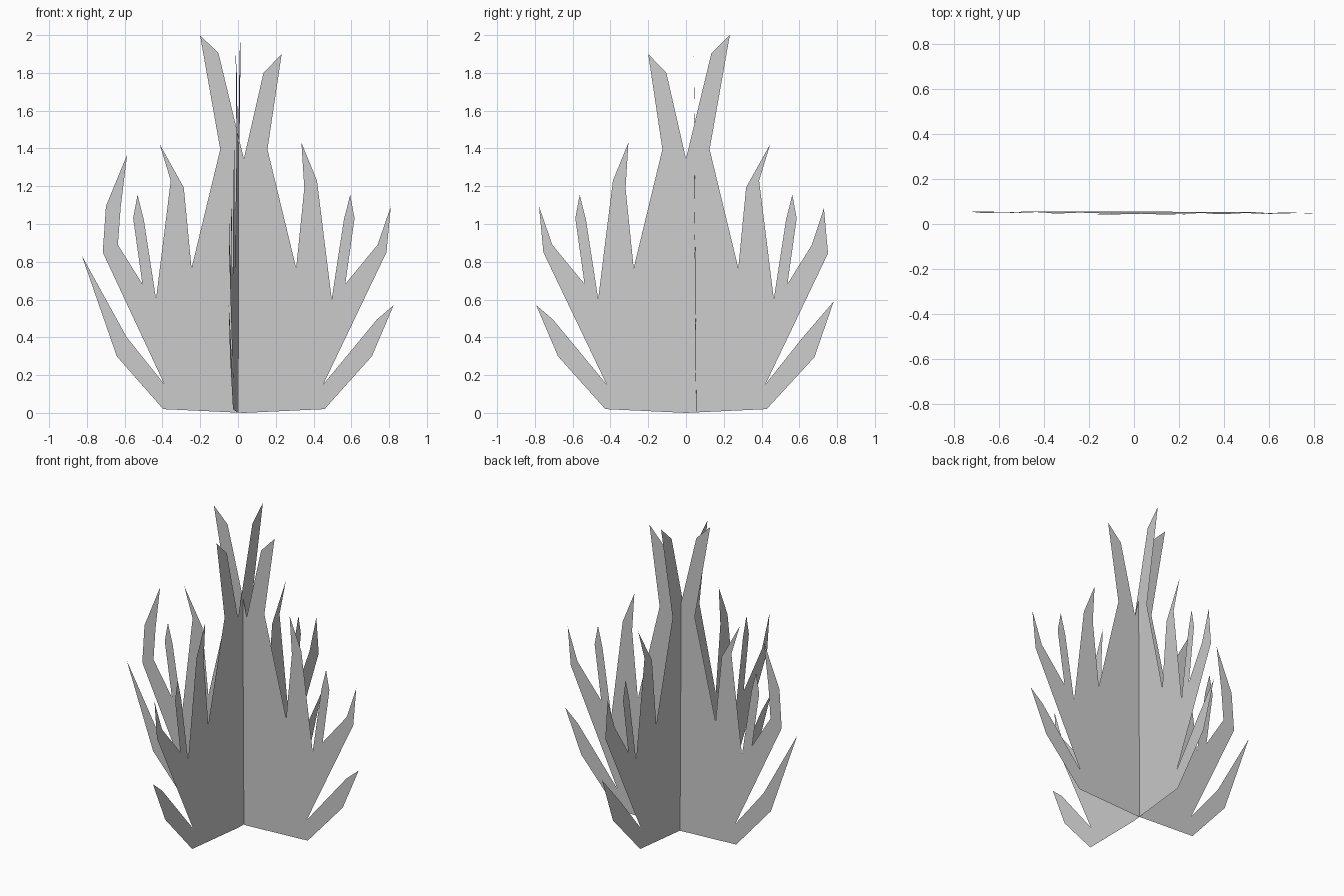
import bpy
import bmesh

# Remove the default cube
default_cube = bpy.data.objects.get("Cube")
if default_cube:
    bpy.data.objects.remove(default_cube, do_unlink=True)

# Single plain grey colour
grey = bpy.data.materials.new("mid_grey")
grey.use_nodes = True
grey_colour = (0.604, 0.604, 0.604, 1.0)
grey.diffuse_color = grey_colour
grey.node_tree.nodes["Principled BSDF"].inputs["Base Color"].default_value = grey_colour

# Blade shapes, each running from its outer shoulder over the tip to its inner side
low_short = [(0.678, 0.3), (0.793, 0.57), (0.705, 0.495)]
low_narrow = [(0.68, 0.295), (0.782, 0.59), (0.61, 0.39)]
low_tall = [(0.673, 0.3), (0.858, 0.833), (0.62, 0.4)]
side_short = [(0.755, 0.85), (0.778, 1.093), (0.708, 0.89)]
side_upright = [(0.752, 0.845), (0.73, 1.083), (0.665, 0.887)]
side_tall = [(0.747, 0.85), (0.73, 1.095), (0.618, 1.367), (0.652, 1.09), (0.667, 0.89)]
small_blade = [(0.586, 1.03), (0.563, 1.155), (0.53, 1.025)]
inner_inward = [(0.387, 1.23), (0.305, 1.43), (0.32, 1.19)]
inner_outward = [(0.387, 1.23), (0.446, 1.423), (0.318, 1.193)]
crown_short = [(0.125, 1.395), (0.2, 1.9), (0.104, 1.8)]
crown_tall = [(0.125, 1.395), (0.232, 2.0), (0.134, 1.903)]

# Notches that follow each blade, from the outside in
notches = [(0.42, 0.15), (0.537, 0.682), (0.465, 0.602), (0.277, 0.766)]
base_corner = (0.427, 0.02)
base_centre = (0.0, 0.0)
crown_notch = (0.0, 1.345)


def half_outline(low, side, inner, crown):
    """Outline of one half of a leaf card, from the base corner to the crown."""
    outline = [base_corner]
    for blade, notch in zip((low, side, small_blade, inner), notches):
        outline += blade
        outline.append(notch)
    return outline + crown


def leaf_card(name, positive_half, negative_half, place):
    """Flat jagged card; place() maps a profile point (u, z) into space."""
    outline = [base_centre] + positive_half + [crown_notch]
    outline += [(-u, z) for u, z in reversed(negative_half)]
    bm = bmesh.new()
    face = bm.faces.new([bm.verts.new(place(u, z)) for u, z in outline])
    bm.normal_update()
    bmesh.ops.triangulate(bm, faces=[face], ngon_method='EAR_CLIP')
    mesh = bpy.data.meshes.new(name)
    bm.to_mesh(mesh)
    bm.free()
    mesh.materials.append(grey)
    card = bpy.data.objects.new(name, mesh)
    bpy.context.collection.objects.link(card)
    return card


short_half = half_outline(low_short, side_short, inner_inward, crown_short)
tall_half = half_outline(low_tall, side_tall, inner_outward, crown_tall)
narrow_half = half_outline(low_narrow, side_upright, inner_outward, crown_tall)

# Card running left to right, leaning very slightly forward
leaf_card("wide_leaf_card", short_half, tall_half,
          lambda u, z: (u + 0.031, 0.055 - 0.007 * z - 0.004 * u, z))

# Card running front to back, turned slightly off the axis
leaf_card("deep_leaf_card", narrow_half, short_half,
          lambda u, z: (0.062 * u, u, z))
